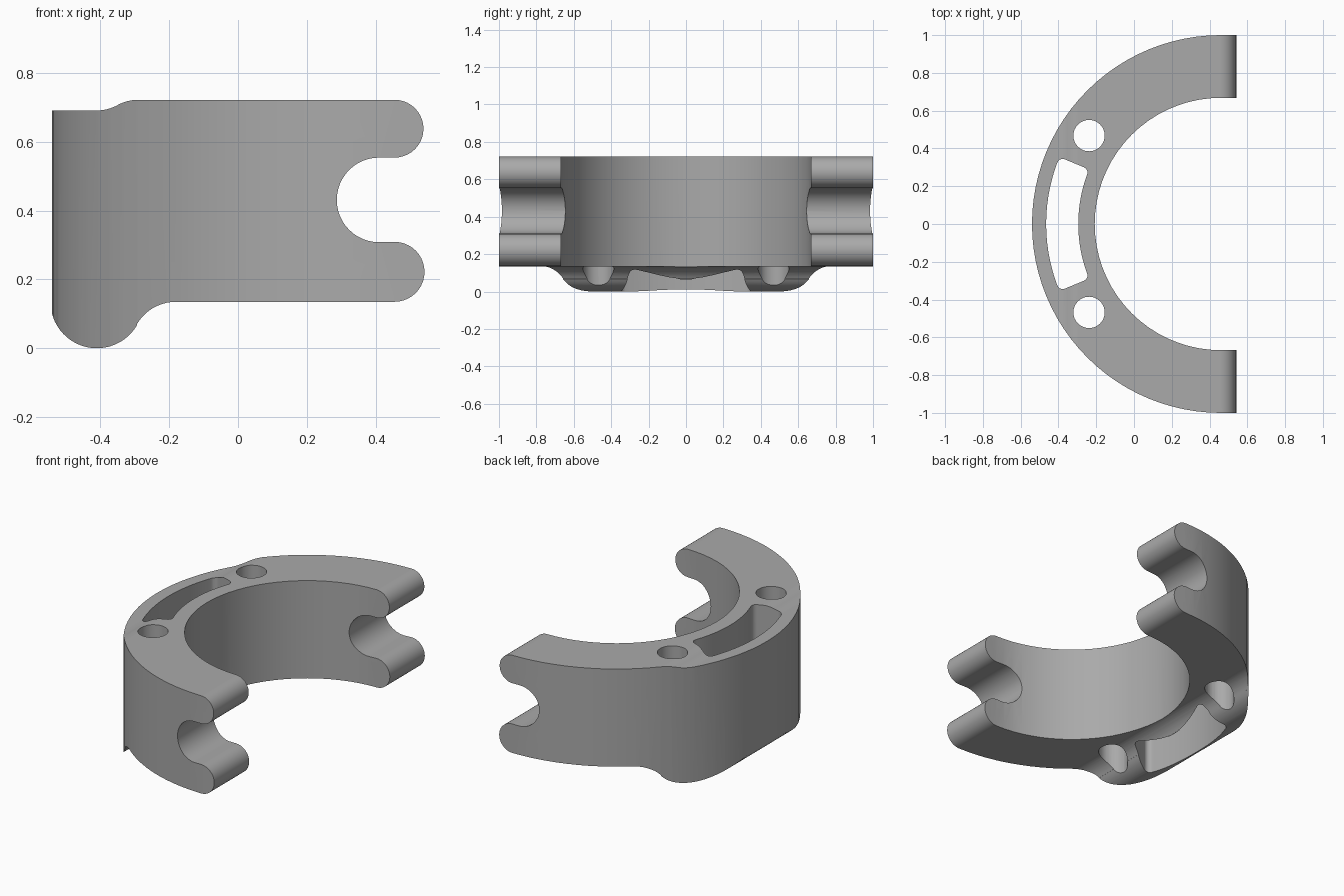
import bpy, bmesh
from math import sin, cos, radians

if "Cube" in bpy.data.objects:
    bpy.data.objects.remove(bpy.data.objects["Cube"], do_unlink=True)

CX = 0.46  # centre of the ring in plan

grey = bpy.data.materials.new("plain grey")
grey.use_nodes = True
colour = (0.4, 0.4, 0.4, 1)
grey.diffuse_color = colour
grey.node_tree.nodes["Principled BSDF"].inputs["Base Color"].default_value = colour


def arc(x, y, r, start, end, steps):
    """Points along an arc, angles in degrees."""
    angles = [radians(start + (end - start) * i / steps) for i in range(steps + 1)]
    return [(x + r * cos(a), y + r * sin(a)) for a in angles]


def prism(name, points, place, travel):
    """Extrude a closed outline along a vector."""
    bm = bmesh.new()
    face = bm.faces.new([bm.verts.new(place(a, b)) for a, b in points])
    new = bmesh.ops.extrude_face_region(bm, geom=[face])["geom"]
    bmesh.ops.translate(bm, vec=travel,
                        verts=[v for v in new if isinstance(v, bmesh.types.BMVert)])
    bmesh.ops.recalc_face_normals(bm, faces=bm.faces)
    mesh = bpy.data.meshes.new(name)
    bm.to_mesh(mesh)
    bm.free()
    mesh.materials.append(grey)
    ob = bpy.data.objects.new(name, mesh)
    bpy.context.collection.objects.link(ob)
    return ob


def upright(name, points):
    return prism(name, points, lambda x, y: (x, y, -0.2), (0, 0, 1.2))


def combine(target, tool, operation):
    mod = target.modifiers.new(operation.lower(), "BOOLEAN")
    mod.operation, mod.object, mod.solver = operation, tool, "EXACT"
    bpy.context.view_layer.objects.active = target
    bpy.ops.object.modifier_apply(modifier=mod.name)
    bpy.data.objects.remove(tool, do_unlink=True)


# Side profile: stepped top, two rounded jaws, round socket, bottom lobe
profile = (
    [(-0.56, 0.691)]
    + arc(-0.41, 0.815, 0.124, -90, -61, 6)
    + arc(-0.29, 0.598, 0.124, 119, 90, 6)
    + arc(0.455, 0.638, 0.084, 90, -90, 20)
    + arc(0.41, 0.431, 0.123, 90, 270, 24)
    + arc(0.455, 0.222, 0.087, 90, -90, 20)
    + arc(-0.18, 0.003, 0.132, 90, 150, 10)
    + arc(-0.41, 0.135, 0.135, -30, -180, 24)
    + [(-0.56, 0.136)]
)
clamp = prism("half_ring_clamp", profile, lambda x, z: (x, -1.1, z), (0, 2.2, 0))

# Half ring plan
ring = arc(CX, 0, 1.0, 90, 270, 48) + [(0.6, -1), (0.6, -0.668)] \
    + arc(CX, 0, 0.668, 270, 90, 36) + [(0.6, 0.668), (0.6, 1)]
combine(clamp, upright("ring_plan", ring), "INTERSECT")

# Curved slot with rounded corners
R_OUT, R_IN, HALF, FILLET = 0.925, 0.755, 22.5, 0.03


def corner(radius, side, start):
    """Quarter fillet tucked into one corner of the slot."""
    inset = HALF - FILLET / radius * 57.3
    a = radians(180 + side * inset)
    turn = side * inset + 180
    return arc(CX + radius * cos(a), radius * sin(a), FILLET,
               turn + start, turn + start + 90, 5)


slot = (arc(CX, 0, R_OUT, 180 - 19.5, 180 + 19.5, 18)
        + corner(R_OUT - FILLET, 1, 0) + corner(R_IN + FILLET, 1, 90)
        + arc(CX, 0, R_IN, 180 + 19, 180 - 19, 18)
        + corner(R_IN + FILLET, -1, 180) + corner(R_OUT - FILLET, -1, 270))
combine(clamp, upright("slot_cutter", slot), "DIFFERENCE")

# Bolt holes either side of the slot
for side in (-1, 1):
    hole = arc(-0.238, 0.468 * side, 0.083, 0, 360, 32)[:-1]
    combine(clamp, upright("hole_cutter", hole), "DIFFERENCE")

# Smooth curves, crisp edges
bpy.ops.object.select_all(action="DESELECT")
clamp.select_set(True)
bpy.context.view_layer.objects.active = clamp
bpy.ops.object.shade_smooth_by_angle(angle=radians(30))
weighted = clamp.modifiers.new("even_shading", "WEIGHTED_NORMAL")
weighted.keep_sharp = True
